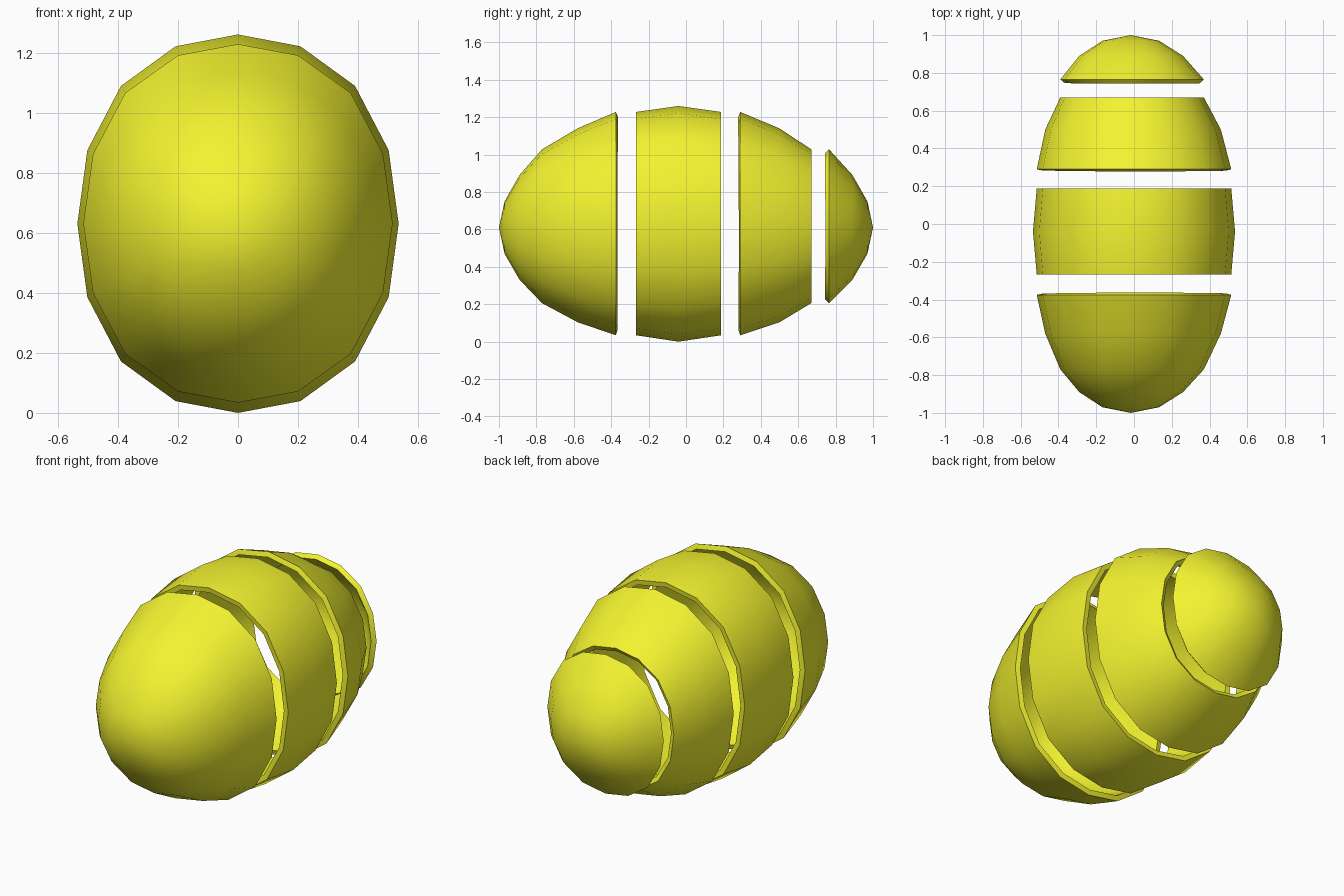
import bpy, bmesh, math

if "Cube" in bpy.data.objects:
    bpy.data.objects.remove(bpy.data.objects["Cube"])

SEGMENTS = 16
WALL = 0.03

yellow = bpy.data.materials.new("yellow_shell")
yellow.diffuse_color = (0.9, 0.9, 0.03, 1)
yellow.use_nodes = True
yellow.node_tree.nodes["Principled BSDF"].inputs["Base Color"].default_value = yellow.diffuse_color

# Cross-sections from the widest ring to the one nearest the pole:
# half width, half height, centre x, centre z
SIZES = [
    (0.535, 0.630, 0.000, 0.630),
    (0.515, 0.597, 0.000, 0.631),
    (0.465, 0.518, -0.005, 0.622),
    (0.380, 0.411, -0.010, 0.617),
    (0.275, 0.280, -0.015, 0.611),
    (0.150, 0.140, -0.017, 0.610),
]
POLE = (-0.018, 0.61)


def ring(bm, y, level):
    """Slightly squared oval of vertices."""
    rx, rz, cx, cz = SIZES[level]
    verts = []
    for i in range(SEGMENTS):
        t = 2 * math.pi * i / SEGMENTS
        bulge = 1 + 0.03 * math.sin(2 * t) ** 2
        verts.append(bm.verts.new((cx + rx * bulge * math.cos(t), y,
                                   cz + rz * bulge * math.sin(t))))
    return verts


def shell(name, rows, pole_y=None):
    """Hollow slice of the egg from (y, size level) rows, optionally closed by a pole."""
    bm = bmesh.new()
    rings = [ring(bm, y, level) for y, level in rows]
    for a, b in zip(rings, rings[1:]):
        for i in range(SEGMENTS):
            j = (i + 1) % SEGMENTS
            bm.faces.new((a[i], a[j], b[j], b[i]))
    if pole_y is not None:
        tip = bm.verts.new((POLE[0], pole_y, POLE[1]))
        last = rings[-1]
        for i in range(SEGMENTS):
            bm.faces.new((last[i], last[(i + 1) % SEGMENTS], tip))
    # Face outwards from the long axis
    bm.normal_update()
    bm.faces.ensure_lookup_table()
    face = bm.faces[0]
    c = face.calc_center_median()
    if face.normal.x * c.x + face.normal.z * (c.z - 0.62) < 0:
        bmesh.ops.reverse_faces(bm, faces=bm.faces[:])
    mesh = bpy.data.meshes.new(name)
    bm.to_mesh(mesh)
    bm.free()
    mesh.materials.append(yellow)
    obj = bpy.data.objects.new(name, mesh)
    bpy.context.collection.objects.link(obj)
    bpy.ops.object.select_all(action='DESELECT')
    obj.select_set(True)
    bpy.context.view_layer.objects.active = obj
    # Wall thickness inwards, crisp rims
    mod = obj.modifiers.new("wall", 'SOLIDIFY')
    mod.thickness = WALL
    mod.offset = -1
    bpy.ops.object.modifier_apply(modifier=mod.name)
    bpy.ops.object.shade_smooth_by_angle(angle=math.radians(40))


# Four slices of the egg, front to back
shell("front_dome", [(-0.375, 1), (-0.58, 2), (-0.77, 3), (-0.89, 4), (-0.97, 5)], -1.0)
shell("middle_band", [(-0.267, 1), (-0.04, 0), (0.187, 1)])
shell("rear_band", [(0.29, 1), (0.50, 2), (0.67, 3)])
shell("rear_cap", [(0.765, 3), (0.89, 4), (0.97, 5)], 1.0)
